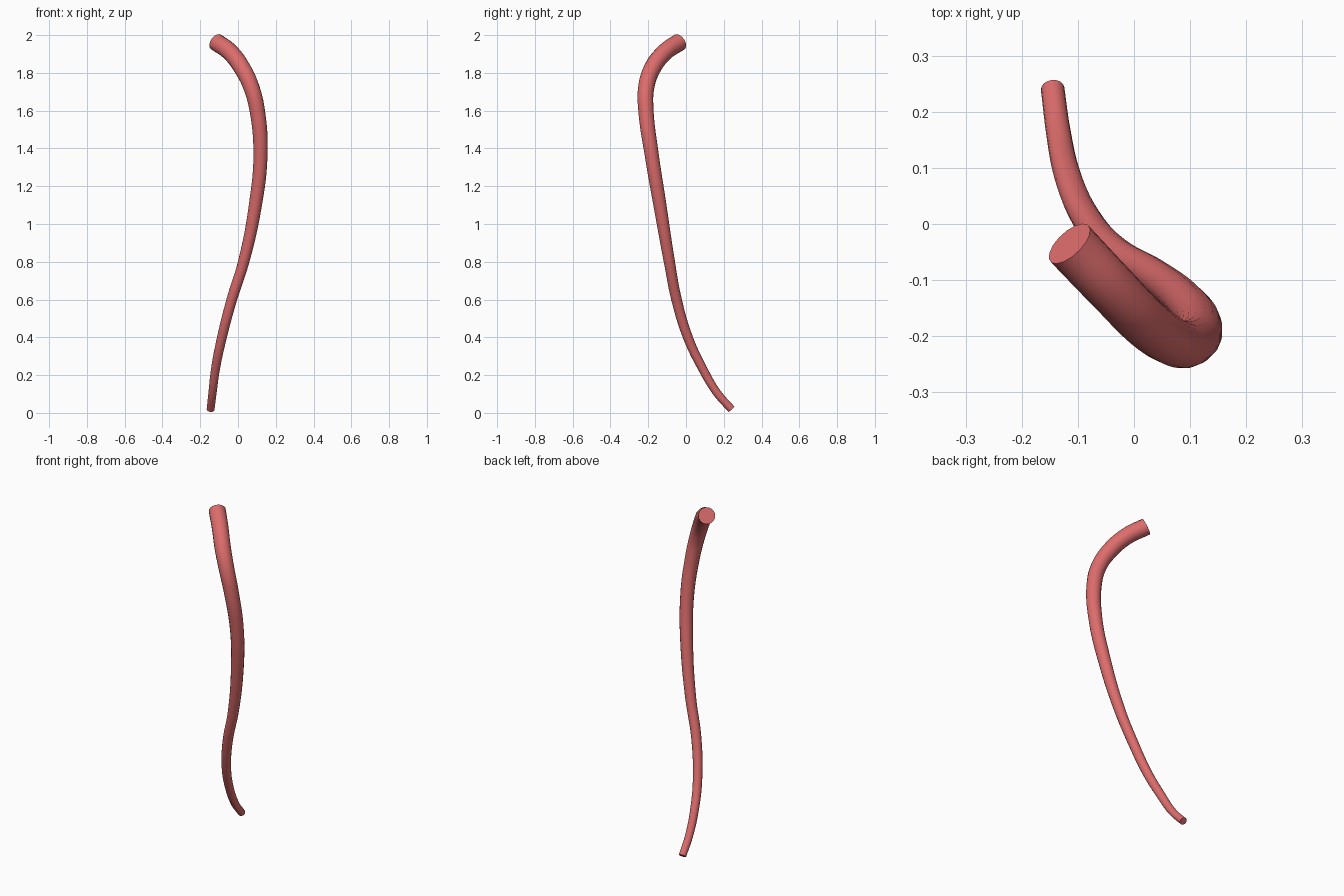
import bpy

if "Cube" in bpy.data.objects:
    bpy.data.objects.remove(bpy.data.objects["Cube"])

# Centre line from bottom tip to top end: x, y, z, radius
path = [
    (-0.145, 0.241, 0.019, 0.021),
    (-0.135, 0.165, 0.105, 0.022),
    (-0.118, 0.085, 0.24, 0.024),
    (-0.085, 0.01, 0.40, 0.026),
    (-0.033, -0.05, 0.60, 0.028),
    (0.03, -0.088, 0.80, 0.030),
    (0.092, -0.138, 1.10, 0.035),
    (0.119, -0.182, 1.37, 0.038),
    (0.102, -0.212, 1.60, 0.041),
    (0.072, -0.211, 1.72, 0.043),
    (0.025, -0.180, 1.82, 0.045),
    (-0.042, -0.112, 1.91, 0.046),
    (-0.115, -0.035, 1.963, 0.047),
]

# Tapered bent tube
curve = bpy.data.curves.new("bent_stem", 'CURVE')
curve.dimensions = '3D'
curve.bevel_depth = 1.0
curve.bevel_resolution = 6
curve.resolution_u = 6
curve.use_fill_caps = True
spline = curve.splines.new('BEZIER')
spline.radius_interpolation = 'CARDINAL'
spline.bezier_points.add(len(path) - 1)
for p, (x, y, z, r) in zip(spline.bezier_points, path):
    p.co = (x, y, z)
    p.radius = r
    p.handle_left_type = p.handle_right_type = 'AUTO'

stem = bpy.data.objects.new("bent_stem", curve)
bpy.context.collection.objects.link(stem)
bpy.context.view_layer.objects.active = stem
stem.select_set(True)
bpy.context.view_layer.update()
bpy.ops.object.convert(target='MESH')
stem = bpy.context.object

# Weld cap edges, smooth the sides and keep the cut ends crisp
import bmesh
bm = bmesh.new()
bm.from_mesh(stem.data)
bmesh.ops.remove_doubles(bm, verts=bm.verts, dist=0.0001)
bmesh.ops.recalc_face_normals(bm, faces=bm.faces)
bm.to_mesh(stem.data)
bm.free()
bpy.ops.object.shade_smooth_by_angle()

# Soft red material
mat = bpy.data.materials.new("soft_red")
mat.diffuse_color = (0.72, 0.15, 0.15, 1.0)
mat.use_nodes = True
mat.node_tree.nodes["Principled BSDF"].inputs["Base Color"].default_value = mat.diffuse_color
stem.data.materials.clear()
stem.data.materials.append(mat)
